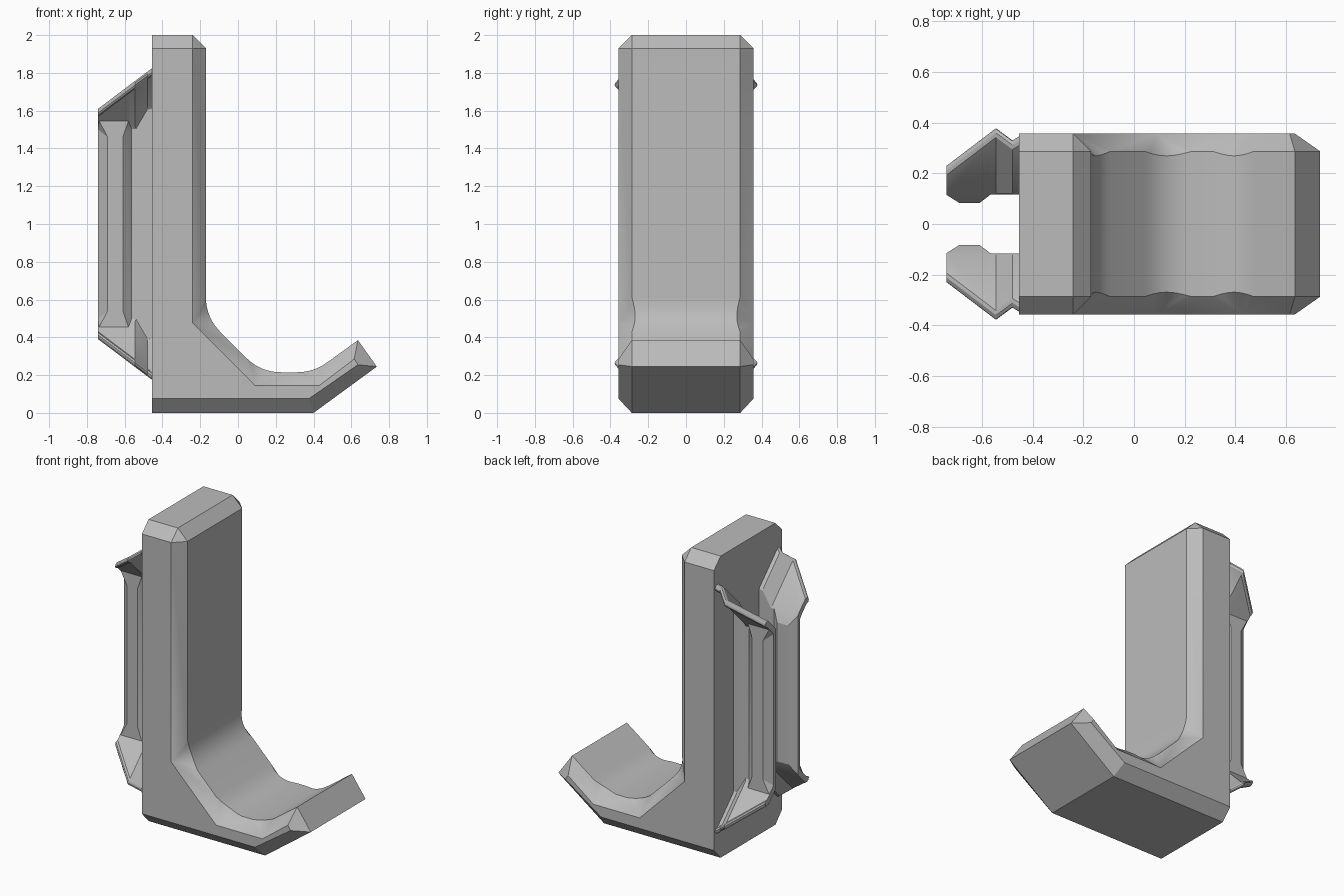
import bpy, bmesh, math
from mathutils import Vector

if "Cube" in bpy.data.objects:
    bpy.data.objects.remove(bpy.data.objects["Cube"], do_unlink=True)

grey = bpy.data.materials.new("plain grey")
grey.use_nodes = True
grey.diffuse_color = (0.5, 0.5, 0.5, 1)
grey.node_tree.nodes["Principled BSDF"].inputs["Base Color"].default_value = (0.5, 0.5, 0.5, 1)


def loft(name, loops):
    """Skin a row of closed loops and cap both ends."""
    bm = bmesh.new()
    rings = [[bm.verts.new(p) for p in loop] for loop in loops]
    n = len(rings[0])
    for a, b in zip(rings, rings[1:]):
        for i in range(n):
            j = (i + 1) % n
            bm.faces.new((a[i], a[j], b[j], b[i]))
    bm.faces.new(rings[0])
    bm.faces.new(rings[-1])
    bmesh.ops.remove_doubles(bm, verts=bm.verts, dist=0.0005)
    bmesh.ops.recalc_face_normals(bm, faces=bm.faces)
    mesh = bpy.data.meshes.new(name)
    bm.to_mesh(mesh)
    bm.free()
    mesh.materials.append(grey)
    obj = bpy.data.objects.new(name, mesh)
    bpy.context.collection.objects.link(obj)
    bpy.ops.object.select_all(action='DESELECT')
    obj.select_set(True)
    bpy.context.view_layer.objects.active = obj
    bpy.ops.object.shade_smooth_by_angle(angle=math.radians(22))
    return obj


# Hook body: each row is the full profile corner, its chamfered side corner, fillet length
HALF, FLAT = 0.357, 0.287
corners = [
    ((-0.455, 0), (-0.455, 0.075), 0),
    ((0.40, 0), (0.375, 0.075), 0),
    ((0.735, 0.245), (0.635, 0.255), 0),
    ((0.635, 0.385), (0.615, 0.285), 0),
    ((0.40, 0.215), (0.43, 0.145), 0.09),
    ((0.12, 0.215), (0.09, 0.145), 0.11),
    ((-0.17, 0.505), (-0.24, 0.475), 0.11),
    ((-0.17, 1.93), (-0.24, 1.93), 0),
    ((-0.24, 2.0), (-0.24, 1.93), 0),
    ((-0.455, 2.0), (-0.455, 1.93), 0),
]
STEPS = 8
middle, side = [], []
for k, (corner, edge, size) in enumerate(corners):
    c = Vector(corner)
    if not size:
        middle.append((c.x, FLAT, c.y))
        side.append((edge[0], HALF, edge[1]))
        continue
    before = (Vector(corners[k - 1][0]) - c).normalized() * size
    after = (Vector(corners[k + 1][0]) - c).normalized() * size
    for s in range(STEPS + 1):
        t = s / STEPS
        p = c + before * (1 - t) ** 2 + after * t ** 2
        middle.append((p.x, FLAT - 0.018 * math.sin(math.pi * t), p.y))
        side.append((edge[0], HALF, edge[1]))


def flip_y(loop):
    return [(x, -y, z) for x, y, z in loop]


loft("hook_body", [side, middle, flip_y(middle), flip_y(side)])


# Mounting rails: flared thin sheets with a rounded rim and a thickened back bead
def rim(x):
    z = 1.825 + 0.754 * (x + 0.455)
    if x < -0.545:
        return 0.378 + 0.76 * (x + 0.545), z
    if x < -0.48:
        return 0.378 - 0.74 * (x + 0.545), z
    return 0.33 + 0.6 * (x + 0.48), z


def rail_section(x, flare_x, inner, outer, bead):
    yr, zr = rim(flare_x)
    base_in = 0.12 if bead else inner + 0.005
    base_out = 0.18 if bead else outer + 0.01
    z_in = zr - 0.015 - (yr - 0.05 - base_in)
    z_out = zr - 0.04 - (yr - 0.025 - base_out)
    top = [
        (x, inner, 1.46 if bead else z_in - 0.01),
        (flare_x, base_in, z_in),
        (flare_x, yr - 0.05, zr - 0.015),
        (flare_x, yr - 0.036, zr - 0.002),
        (flare_x, yr - 0.018, zr),
        (flare_x, yr - 0.003, zr - 0.01),
        (flare_x, yr, zr - 0.022),
        (flare_x, yr - 0.007, zr - 0.034),
        (flare_x, yr - 0.025, zr - 0.04),
        (flare_x, base_out, z_out),
        (x, outer, 1.46 if bead else z_out - 0.015),
    ]
    return top + [(px, py, 2 - pz) for px, py, pz in reversed(top)]


sections = [
    rail_section(-0.74, -0.74, 0.115, 0.14, False),
    rail_section(-0.69, -0.735, 0.083, 0.18, True),
    rail_section(-0.61, -0.58, 0.083, 0.18, True),
    rail_section(-0.565, -0.57, 0.117, 0.145, False),
    rail_section(-0.54, -0.545, 0.117, 0.145, False),
    rail_section(-0.48, -0.48, 0.117, 0.15, False),
    rail_section(-0.45, -0.45, 0.117, 0.15, False),
]
loft("left_rail", sections)
loft("right_rail", [flip_y(s) for s in sections])
